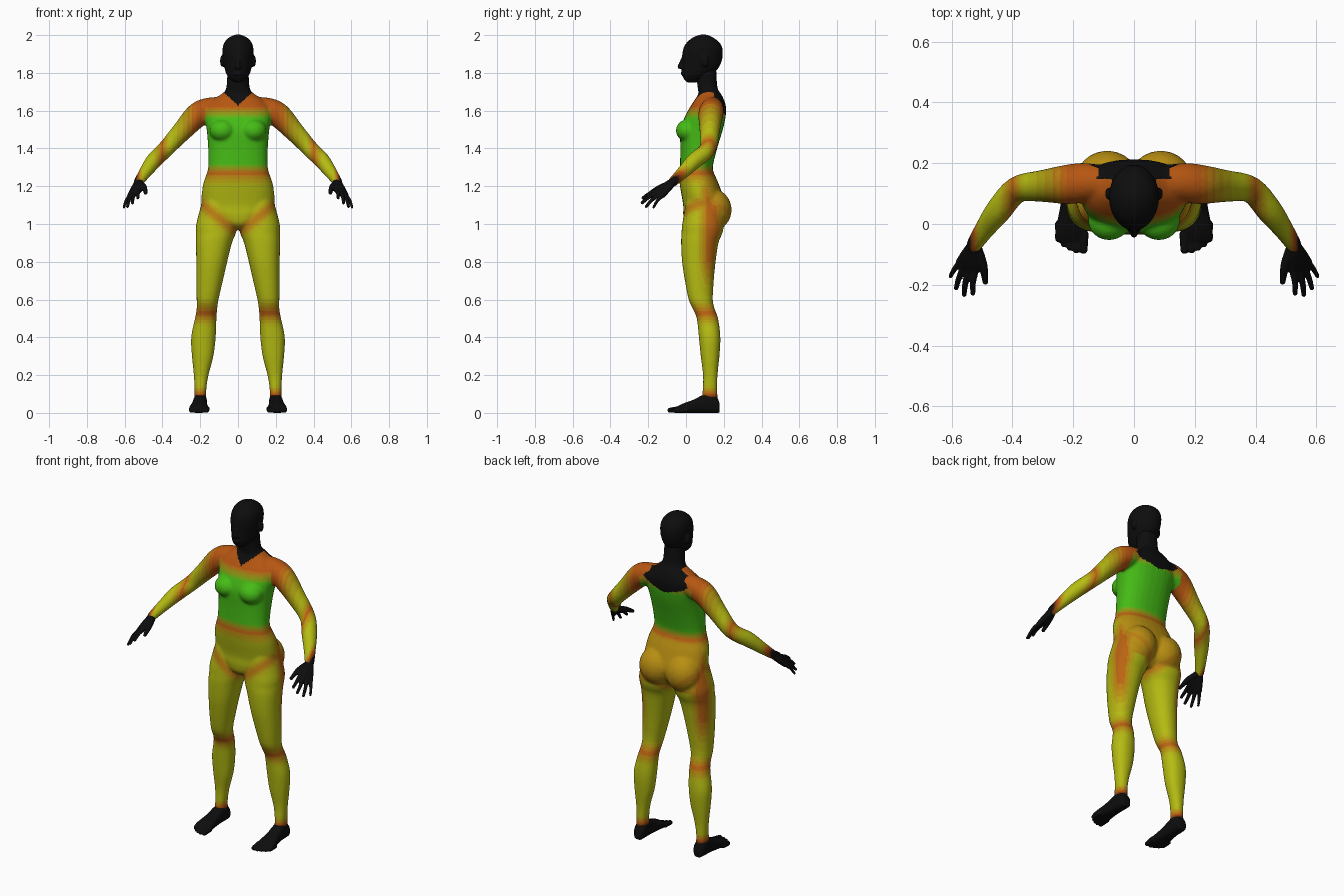
import bpy, bmesh, math
from mathutils import Vector

if "Cube" in bpy.data.objects:
    bpy.data.objects.remove(bpy.data.objects["Cube"])

BLACK, GREEN = (.004, .004, .004), (.06, .5, .008)
YELLOW, ORANGE, OLIVE = (.46, .5, .006), (.5, .1, .006), (.42, .3, .006)


# --- helpers -------------------------------------------------------------
def resample(rows, sub=4):
    """Catmull-Rom through rows of numbers."""
    out = []
    for i in range(len(rows) - 1):
        a, b, c, d = (rows[max(0, min(len(rows) - 1, i + k))] for k in (-1, 0, 1, 2))
        for j in range(sub):
            t = j / sub
            out.append([.5 * (2 * q + (r - p) * t + (2 * p - 5 * q + 4 * r - s) * t * t
                              + (3 * q - p - 3 * r + s) * t ** 3) for p, q, r, s in zip(a, b, c, d)])
    return out + [list(rows[-1])]


def loft(bm, rings, n=28, power=1.0):
    """Closed skin over rings of (centre, U, V)."""
    loops = []
    for c, u, v in rings:
        loop = []
        for i in range(n):
            a = 2 * math.pi * i / n
            ca, sa = math.cos(a), math.sin(a)
            loop.append(bm.verts.new(c + u * math.copysign(abs(ca) ** power, ca)
                                     + v * math.copysign(abs(sa) ** power, sa)))
        loops.append(loop)
    for p, q in zip(loops, loops[1:]):
        for i in range(n):
            bm.faces.new((p[i], p[(i + 1) % n], q[(i + 1) % n], q[i]))
    bm.faces.new(loops[0])
    bm.faces.new(loops[-1])


def stack(bm, rows, s=1, power=1.0):
    """Horizontal sections: z, inner x, outer x, front y, back y."""
    loft(bm, [(Vector((s * (a + b) / 2, (f + k) / 2, z)), Vector((abs(b - a) / 2, 0, 0)),
               Vector((0, abs(k - f) / 2, 0))) for z, a, b, f, k in resample(rows)], power=power)


def limb(bm, rows, s=1, n=20):
    """Round tube through x, y, z, radius with rounded ends."""
    pts = resample(rows)
    P = [Vector((s * x, y, z)) for x, y, z, r in pts]
    rings = []
    for i, c in enumerate(P):
        d = (P[min(i + 1, len(P) - 1)] - P[max(i - 1, 0)]).normalized()
        u = d.orthogonal().normalized() if not rings else (u - d * u.dot(d)).normalized()
        rings.append((c, u * pts[i][3], d.cross(u) * pts[i][3]))
    loft(bm, rings, n)
    for k in (0, -1):
        blob(bm, P[k], (pts[k][3],) * 3)


def blob(bm, c, r):
    vs = bmesh.ops.create_uvsphere(bm, u_segments=20, v_segments=12, radius=1)['verts']
    for v in vs:
        v.co = Vector((v.co.x * r[0] + c[0], v.co.y * r[1] + c[1], v.co.z * r[2] + c[2]))


def material(col):
    q = tuple(round(c ** .5 * 14) for c in col)
    name = "skin_%d_%d_%d" % q
    m = bpy.data.materials.get(name)
    if not m:
        m = bpy.data.materials.new(name)
        m.diffuse_color = (*col, 1)
        m.use_nodes = True
        m.node_tree.nodes["Principled BSDF"].inputs["Base Color"].default_value = m.diffuse_color
    return m


def fuse(bm, name, voxel, smooth, colour):
    """Merge overlapping pieces into one smooth skin and colour its faces."""
    bmesh.ops.recalc_face_normals(bm, faces=bm.faces)
    me = bpy.data.meshes.new(name)
    bm.to_mesh(me)
    bm.free()
    ob = bpy.data.objects.new(name, me)
    bpy.context.collection.objects.link(ob)
    rm = ob.modifiers.new("fuse", 'REMESH')
    rm.mode, rm.voxel_size = 'VOXEL', voxel
    sm = ob.modifiers.new("soften", 'SMOOTH')
    sm.factor, sm.iterations = .5, smooth
    dg = bpy.context.evaluated_depsgraph_get()
    new = bpy.data.meshes.new_from_object(ob.evaluated_get(dg))
    ob.modifiers.clear()
    ob.data = new
    new.materials.clear()
    slots = {}
    for p in new.polygons:
        p.use_smooth = True
        m = material(colour(p.center))
        if m.name not in slots:
            slots[m.name] = len(slots)
            new.materials.append(m)
        p.material_index = slots[m.name]


def mix(a, b, t):
    return tuple(p + (q - p) * t for p, q in zip(a, b))


def ramp(t, stops):
    for (t0, c0), (t1, c1) in zip(stops, stops[1:]):
        if t < t1:
            return mix(c0, c1, max(0, (t - t0) / (t1 - t0)))
    return stops[-1][1]


ARM = [(.17, ORANGE), (.22, ORANGE), (.30, OLIVE), (.36, YELLOW), (.40, ORANGE), (.45, YELLOW),
       (.505, YELLOW), (.525, ORANGE), (.54, BLACK)]
BODY = [(.08, BLACK), (.10, ORANGE), (.15, YELLOW), (.45, YELLOW), (.53, ORANGE), (.61, YELLOW),
        (1.2, YELLOW), (1.27, ORANGE), (1.32, GREEN), (1.56, GREEN), (1.62, ORANGE), (1.8, ORANGE)]


def body_colour(p):
    x, y, z = abs(p.x), p.y, p.z
    if z > 1.63 + x * .9:
        return BLACK
    if z > 1.56 + x * .3 and y > .15 and x < .13 + .015 * math.sin(z * 90):
        return BLACK
    if x > .175 and (z > 1.3 or x > .3):
        return ramp(x, ARM)
    c = ramp(z, BODY)
    if .6 < z < 1.25:  # groin crease in front, hips and seat behind
        crease = math.exp(-((z - .95 - .8 * x) / .045) ** 2) * .8
        side = max(0, min(1, (y - .05) / .06)) * min(1, (z - .6) / .2) * min(1, (1.25 - z) / .05)
        side *= max(.75 if z > .98 else 0, min(1, (x - .14) / .05))
        c = mix(c, ORANGE, max(crease, side * .9))
    return c


# --- body: torso, arms and legs fused ------------------------------------
bm = bmesh.new()
torso = [(.97, .03, .14, .05), (1.0, -.005, .17, .13), (1.05, -.015, .2, .18), (1.1, -.015, .21, .195),
         (1.2, -.032, .178, .187), (1.25, -.036, .157, .172), (1.3, -.032, .142, .158),
         (1.4, -.03, .165, .158), (1.5, -.03, .195, .166), (1.57, -.005, .21, .178),
         (1.62, .022, .212, .172), (1.66, .048, .2, .13), (1.69, .065, .185, .085),
         (1.72, .062, .167, .062), (1.82, .05, .16, .056)]
stack(bm, [(z, -w, w, f, b) for z, f, b, w in torso], power=.88)
leg = [(1.12, .02, .19, .0, .19), (1.0, .008, .221, -.02, .2), (.95, .012, .223, -.024, .192),
       (.9, .032, .223, -.026, .172), (.8, .057, .221, -.021, .157), (.7, .08, .221, -.006, .147),
       (.6, .103, .219, .014, .142), (.55, .11, .219, .036, .152), (.5, .114, .228, .057, .17),
       (.4, .118, .248, .068, .182), (.3, .13, .244, .078, .177), (.2, .156, .234, .09, .167),
       (.12, .168, .23, .088, .165), (.05, .167, .232, .08, .172)]
arm = [(.07, .14, 1.625, .05), (.16, .137, 1.604, .064), (.22, .13, 1.572, .065), (.3, .125, 1.487, .053),
       (.385, .113, 1.395, .044), (.445, .045, 1.335, .043), (.49, -.015, 1.275, .034),
       (.527, -.07, 1.222, .026)]
for s in (-1, 1):
    stack(bm, leg, s, .92)
    limb(bm, arm, s)
    blob(bm, (s * .082, .012, 1.495), (.07, .066, .06))     # breast
    blob(bm, (s * .088, .142, 1.075), (.105, .1, .11))      # buttock
fuse(bm, "body", .008, 5, body_colour)

# --- head ----------------------------------------------------------------
bm = bmesh.new()
head = [(1.75, .005, .06, .02), (1.765, -.01, .09, .042), (1.79, -.019, .13, .06), (1.82, -.021, .168, .07),
        (1.86, -.021, .188, .077), (1.9, -.02, .195, .082), (1.94, -.01, .19, .08), (1.97, .013, .168, .066),
        (1.992, .045, .135, .04), (2.003, .078, .105, .012)]
stack(bm, [(z, -w, w, f, b) for z, f, b, w in head])
limb(bm, [(0, -.012, 1.885, .009), (0, -.028, 1.85, .01), (0, -.034, 1.832, .012)])   # nose
blob(bm, (0, -.016, 1.797), (.024, .013, .011))                                       # lips
for s in (-1, 1):
    blob(bm, (s * .084, .1, 1.862), (.011, .02, .032))                                # ear
    blob(bm, (s * .012, -.022, 1.829), (.009, .01, .007))                             # nostril
fuse(bm, "head", .006, 3, lambda p: BLACK)

# --- hands and feet ------------------------------------------------------
fingers = [((.522, -.15, 1.178), (.53, -.228, 1.138), .0105), ((.543, -.152, 1.167), (.559, -.232, 1.112), .0105),
           ((.56, -.142, 1.156), (.585, -.211, 1.092), .01), ((.573, -.125, 1.15), (.604, -.172, 1.088), .009)]
foot = [(.178, .199, .022, .05), (.165, .199, .032, .08), (.13, .2, .036, .1), (.09, .201, .037, .095),
        (.04, .204, .042, .07), (-.02, .207, .051, .048), (-.05, .208, .052, .032), (-.06, .208, .046, .024)]
toes = [(.166, -.085, .014), (.19, -.086, .011), (.211, -.079, .0105), (.231, -.067, .01), (.249, -.05, .009)]
for s, side in ((-1, "right"), (1, "left")):
    bm = bmesh.new()
    for knuckle, tip, r in fingers:
        a, b = Vector(knuckle), Vector(tip)
        m = a.lerp(b, .5) + Vector((.004, -.003, .004))
        limb(bm, [(.524, -.066, 1.226, .021), (*a.lerp(Vector((.524, -.066, 1.226)), .4), .018), (*a, .0135)], s, 14)
        limb(bm, [(*a, r + .002), (*m, r), (*b, r - .002)], s, 12)
    limb(bm, [(.518, -.078, 1.215, .018), (.497, -.135, 1.195, .015), (.489, -.19, 1.165, .01)], s, 12)
    fuse(bm, side + "_hand", .004, 2, lambda p: BLACK)

    bm = bmesh.new()
    loft(bm, [(Vector((s * x, y, h / 2)), Vector((w, 0, 0)), Vector((0, 0, h / 2)))
              for y, x, w, h in resample(foot)], power=.75)
    for x, y, r in toes:
        limb(bm, [(x, y + .05, r + .006, r + .003), (x, y, r, r)], s, 12)
    fuse(bm, side + "_foot", .005, 2, lambda p: BLACK)
